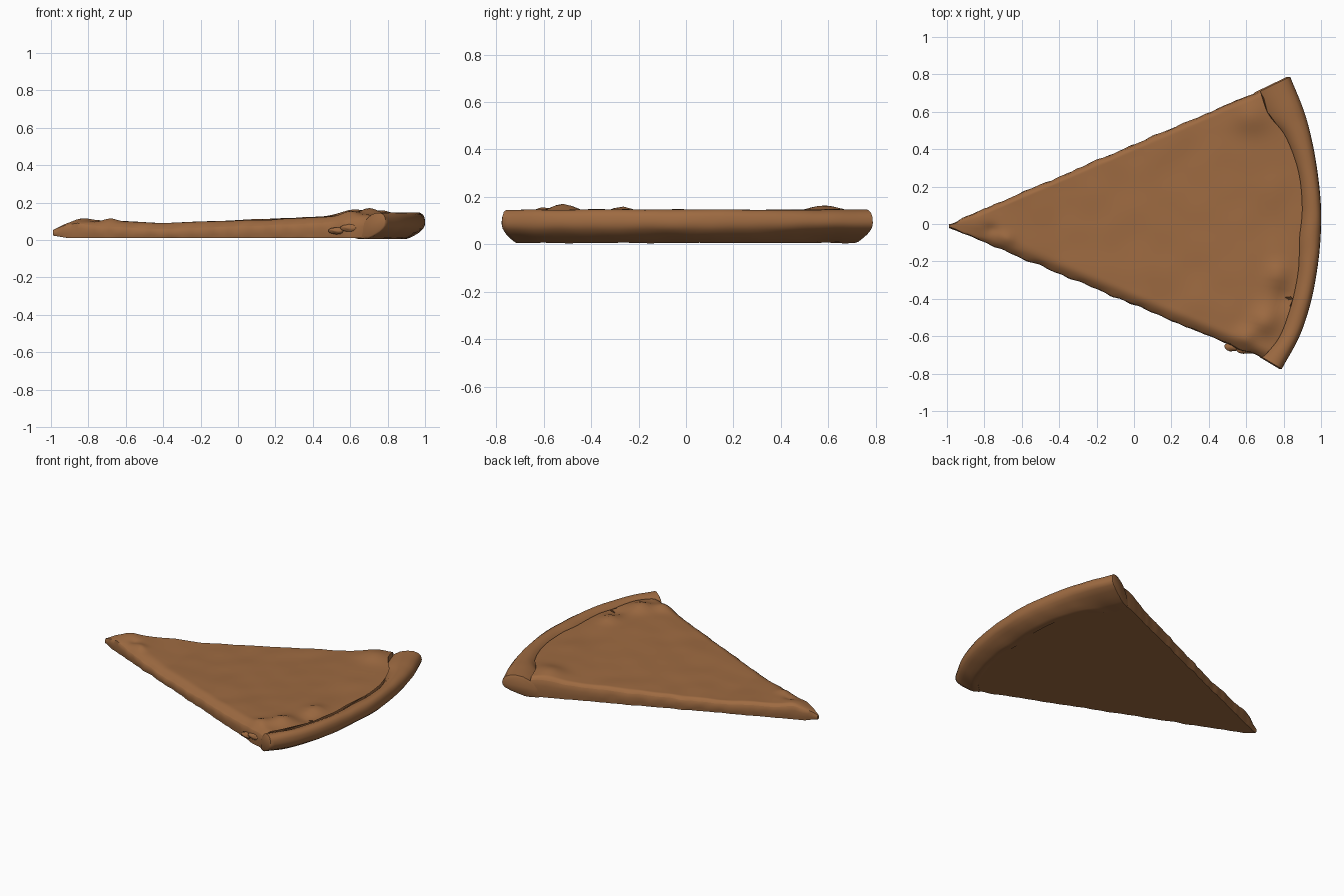
import bpy, bmesh, math
from mathutils import Vector, noise

if "Cube" in bpy.data.objects:
    bpy.data.objects.remove(bpy.data.objects["Cube"])

crust_mat = bpy.data.materials.new("baked brown")
crust_mat.diffuse_color = (0.34, 0.145, 0.053, 1)
crust_mat.use_nodes = True
crust_mat.node_tree.nodes["Principled BSDF"].inputs["Base Color"].default_value = crust_mat.diffuse_color


def curve(pts, t):
    """Catmull-Rom point at t in 0..1 through the given points."""
    n = len(pts) - 1
    i = min(int(t * n), n - 1)
    f = t * n - i
    b, c = Vector(pts[i]), Vector(pts[i + 1])
    a = Vector(pts[i - 1]) if i else 2 * b - c
    d = Vector(pts[i + 2]) if i + 2 <= n else 2 * c - b
    return 0.5 * (2 * b + (c - a) * f + (2 * a - 5 * b + 4 * c - d) * f * f
                  + (3 * b - a - 3 * c + d) * f ** 3)


def loft(name, rings, angle=45):
    """Skin closed rings of points, cap both ends."""
    bm = bmesh.new()
    vr = [[bm.verts.new(p) for p in r] for r in rings]
    n = len(rings[0])
    for a, b in zip(vr, vr[1:]):
        for i in range(n):
            j = (i + 1) % n
            bm.faces.new((a[i], a[j], b[j], b[i]))
    bm.faces.new(vr[0])
    bm.faces.new(vr[-1][::-1])
    bmesh.ops.recalc_face_normals(bm, faces=bm.faces)
    return finish(name, bm, angle)


def finish(name, bm, angle):
    me = bpy.data.meshes.new(name)
    bm.to_mesh(me)
    bm.free()
    me.materials.append(crust_mat)
    ob = bpy.data.objects.new(name, me)
    bpy.context.collection.objects.link(ob)
    bpy.ops.object.select_all(action='DESELECT')
    ob.select_set(True)
    bpy.context.view_layer.objects.active = ob
    bpy.ops.object.shade_smooth_by_angle(angle=math.radians(angle))
    return ob


# Plan curves, from the -y corner to the +y corner
INNER = [(0.69, -0.715), (0.78, -0.60), (0.845, -0.42), (0.88, -0.24), (0.885, -0.08),
         (0.90, 0.08), (0.88, 0.28), (0.81, 0.47), (0.72, 0.585), (0.675, 0.71)]
OUTER = [(0.79, -0.775), (0.885, -0.60), (0.945, -0.42), (0.98, -0.24), (0.997, -0.08),
         (1.0, 0.08), (0.985, 0.25), (0.955, 0.43), (0.91, 0.60), (0.835, 0.787)]
# Top height along the slice, then local lumps (x, y, radius, height)
HEIGHT = [(-1, .05), (-.94, .08), (-.86, .105), (-.75, .106), (-.4, .09),
          (0, .105), (.3, .116), (.6, .134), (.75, .137), (.95, .13)]
LUMPS = [(.70, -.52, .07, .035), (.77, -.27, .06, .025), (.62, .58, .10, .028),
         (.60, -.60, .05, .02), (-.82, .03, .05, .012), (-.68, -.08, .04, .014),
         (-.76, -.03, .03, -.012), (.80, -.40, .05, -.015), (.70, .03, .12, -.008)]


def top(x, y):
    z = HEIGHT[0][1]
    for (x0, z0), (x1, z1) in zip(HEIGHT, HEIGHT[1:]):
        if x >= x0:
            z = z0 + (z1 - z0) * min(1, (x - x0) / (x1 - x0))
    for cx, cy, r, h in LUMPS:
        z += h * math.exp(-((x - cx) ** 2 + (y - cy) ** 2) / (r * r))
    rough = 0.005 + 0.008 * max(0, -x - 0.6)
    return z + rough * noise.noise(Vector((x * 6, y * 6, 3)))


# Slice body: rings across the wedge, running from tip to crust
TIP = Vector((-1.0, -0.01))
N, ROWS = 56, 90
rings = []
for k in range(ROWS + 1):
    u = 0.006 + 0.994 * k / ROWS
    upper, lower = [], []
    jig = [0.010 * noise.noise(Vector((u * 22, s * 9, 1))) for s in (0, 1)]
    for i in range(N + 1):
        t = 0.5 - 0.5 * math.cos(math.pi * i / N)
        p = TIP + (curve(INNER, t) - TIP) * u
        half = u * 0.72
        e0, e1 = 2 * half * t, 2 * half * (1 - t)
        # ragged cut edges
        p.y += -jig[0] * max(0, 1 - e0 / .03) + jig[1] * max(0, 1 - e1 / .03)
        fade = min(1, u * 6)
        z = top(p.x, p.y)
        z -= fade * (0.032 * max(0, 1 - e0 / .07) ** 2 + 0.018 * max(0, 1 - e1 / .03) ** 2)
        base = 0.012 + 0.014 * max(0, 1 - u * 20)
        upper.append((p.x, p.y, max(z, base + .015)))
        lower.append((p.x, p.y, base))
    # side walls with a slight bulge at mid height
    walls = []
    for a, b, s in ((upper[-1], lower[-1], 1), (lower[0], upper[0], -1)):
        walls.append([(a[0], a[1] + s * (.005 + .006 * noise.noise(Vector((u * 30, f * 3, s)))),
                       a[2] + (b[2] - a[2]) * f) for f in (.33, .66)])
    rings.append(upper + walls[0] + lower[::-1] + walls[1])
loft("slice_body", rings, 50)

# Crust: (fraction from outer to inner line, height) section swept round the rim
SECTION = [(0.0, .095), (.03, .118), (.12, .136), (.28, .146), (.50, .147), (.75, .138),
           (.95, .120), (1.15, .095), (1.3, .06), (1.3, .008), (1.0, .006), (.8, .012),
           (.55, .026), (.3, .042), (.1, .062), (.02, .078)]
STEPS = 72
rings = []
for k in range(STEPS + 1):
    t = k / STEPS
    o, i = curve(OUTER, t), curve(INNER, t)
    rings.append([Vector((*(o + (i - o) * f), z + .003 * noise.noise(Vector((t * 14, f * 2, z * 9)))))
                  for f, z in SECTION])


def rounded_end(ring, sign):
    """Shrunk copy of an end ring, nudged outwards."""
    c = sum(ring, Vector()) / len(ring)
    return [c + (p - c) * 0.82 + Vector((0, sign * 0.008, 0)) for p in ring]


rings = [rounded_end(rings[0], -1)] + rings + [rounded_end(rings[-1], 1)]
loft("crust_rim", rings, 50)

# Small drip of cheese on the front cut edge
for name, loc, size in (("cheese_drip", (.53, -.655, .05), (.045, .025, .018)),
                        ("cheese_drip_small", (.60, -.675, .065), (.05, .018, .02))):
    bm = bmesh.new()
    bmesh.ops.create_icosphere(bm, subdivisions=3, radius=1)
    for v in bm.verts:
        v.co *= 1 + 0.2 * noise.noise(v.co * 1.7)
        v.co = Vector(loc) + Vector([a * b for a, b in zip(v.co, size)])
    finish(name, bm, 60)
